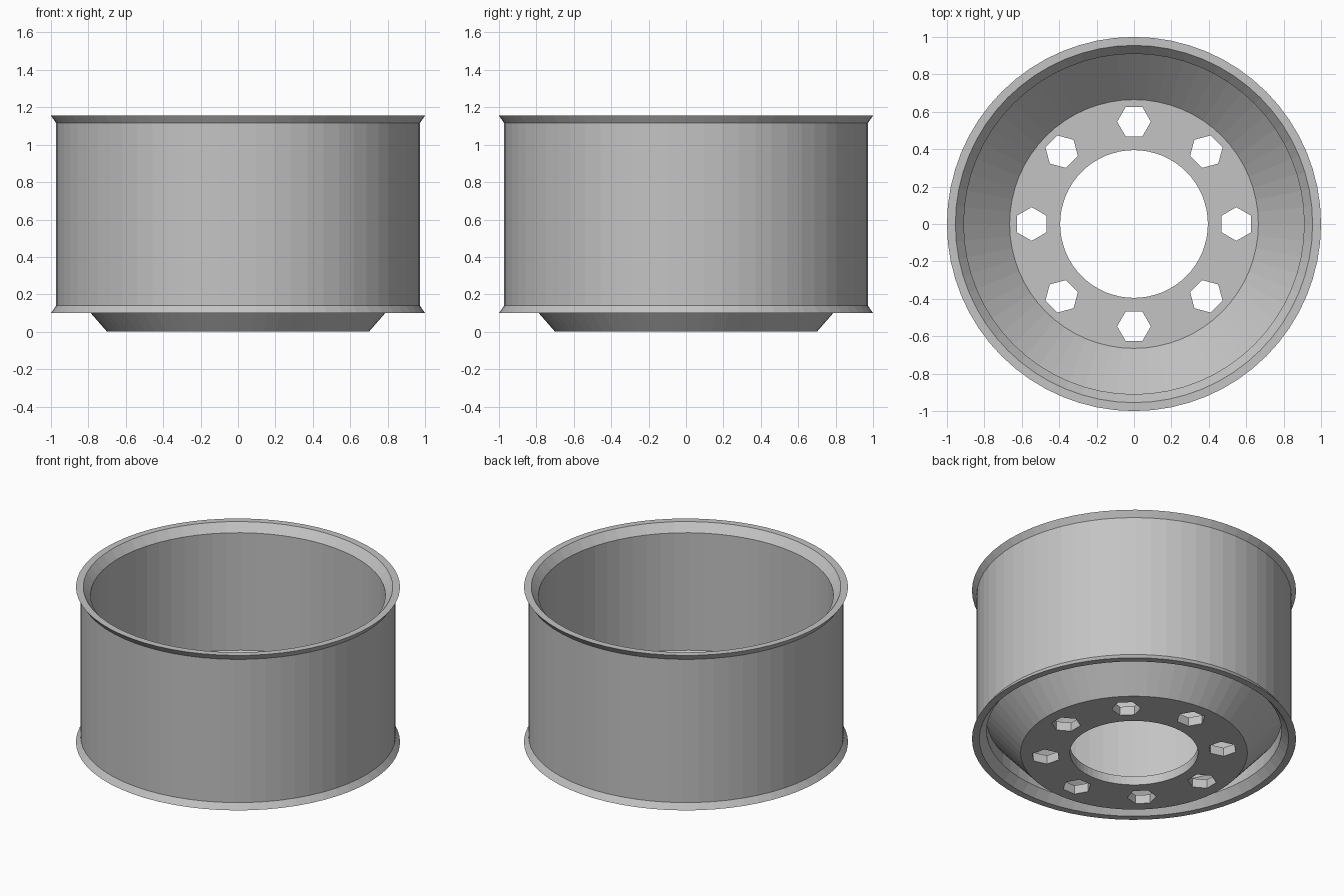
import bpy, bmesh, math
from mathutils import Matrix, Vector

if "Cube" in bpy.data.objects:
    bpy.data.objects.remove(bpy.data.objects["Cube"])

SEGMENTS = 64
BOLTS = 8

steel = bpy.data.materials.new("grey steel")
steel.diffuse_color = (0.55, 0.55, 0.55, 1)
steel.use_nodes = True
steel.node_tree.nodes["Principled BSDF"].inputs["Base Color"].default_value = steel.diffuse_color


def make_object(name, bm):
    bmesh.ops.recalc_face_normals(bm, faces=bm.faces)
    mesh = bpy.data.meshes.new(name)
    bm.to_mesh(mesh)
    bm.free()
    mesh.materials.append(steel)
    obj = bpy.data.objects.new(name, mesh)
    bpy.context.collection.objects.link(obj)
    return obj


def lathe(name, profile):
    """Revolve a closed (radius, height) profile around z."""
    bm = bmesh.new()
    rings = []
    for i in range(SEGMENTS):
        a = 2 * math.pi * i / SEGMENTS
        rings.append([bm.verts.new((r * math.cos(a), r * math.sin(a), z))
                      for r, z in profile])
    n = len(profile)
    for i in range(SEGMENTS):
        p, q = rings[i], rings[(i + 1) % SEGMENTS]
        for j in range(n):
            k = (j + 1) % n
            bm.faces.new((p[j], q[j], q[k], p[k]))
    return make_object(name, bm)


# Rim barrel with flared lips, dished cone and hub plate in one section
wheel_rim = lathe("wheel_rim", [
    (0.395, 0.0), (0.70, 0.0), (0.91, 0.24),        # plate underside, cone outside
    (0.91, 0.155), (0.955, 0.10), (1.0, 0.10),      # lower lip
    (0.972, 0.14), (0.972, 1.115),                  # barrel outside
    (1.0, 1.155), (0.955, 1.155), (0.91, 1.10),     # upper lip
    (0.91, 0.30), (0.665, 0.06), (0.395, 0.06),     # barrel inside, plate top
])

# Hexagonal bolt hole cutters, one corner pointing along the bolt circle
bm = bmesh.new()
for i in range(BOLTS):
    place = (Matrix.Rotation(2 * math.pi * i / BOLTS, 4, 'Z')
             @ Matrix.Translation(Vector((0.547, 0, 0.03)))
             @ Matrix.Rotation(math.pi / 2, 4, 'Z'))
    ring_low, ring_high = [
        [bm.verts.new(place @ Vector((0.09 * math.cos(k * math.pi / 3),
                                      0.09 * math.sin(k * math.pi / 3), z)))
         for k in range(6)] for z in (-0.1, 0.1)]
    bm.faces.new(ring_low[::-1])
    bm.faces.new(ring_high)
    for k in range(6):
        m = (k + 1) % 6
        bm.faces.new((ring_low[k], ring_low[m], ring_high[m], ring_high[k]))
cutter = make_object("bolt_hole_cutter", bm)
cutter.hide_render = True

# Cut the bolt holes, then drop the cutter
cut = wheel_rim.modifiers.new("bolt_holes", 'BOOLEAN')
cut.operation = 'DIFFERENCE'
cut.solver = 'EXACT'
cut.object = cutter
bpy.context.view_layer.objects.active = wheel_rim
bpy.ops.object.modifier_apply(modifier=cut.name)
bpy.data.objects.remove(cutter)
